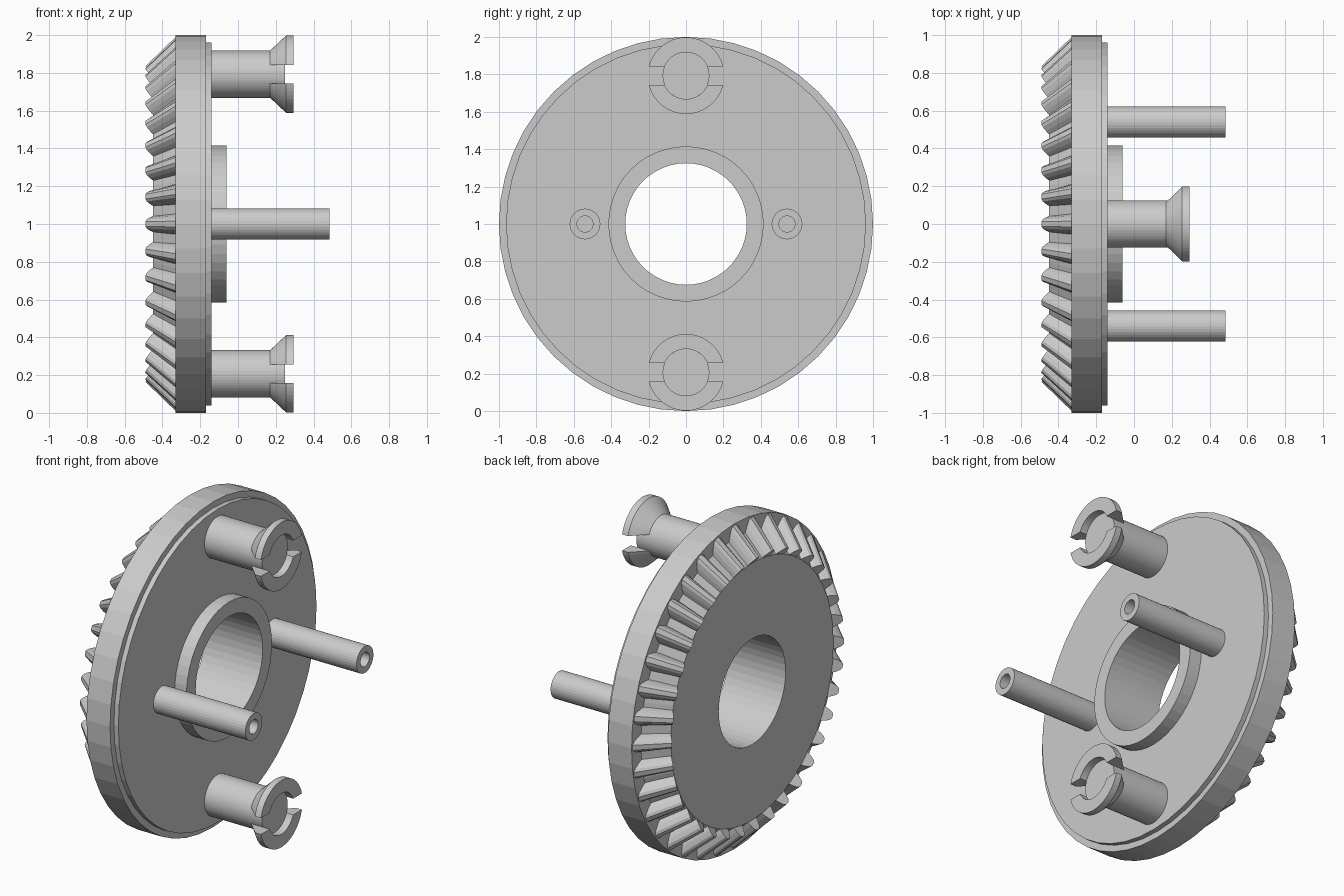
import bpy, bmesh
from math import sin, cos, asin, pi, tau
from mathutils import Matrix

if "Cube" in bpy.data.objects:
    bpy.data.objects.remove(bpy.data.objects["Cube"])


def finish(bm, name):
    bmesh.ops.remove_doubles(bm, verts=bm.verts, dist=1e-5)
    bmesh.ops.recalc_face_normals(bm, faces=bm.faces)
    me = bpy.data.meshes.new(name)
    bm.to_mesh(me)
    bm.free()
    ob = bpy.data.objects.new(name, me)
    bpy.context.collection.objects.link(ob)
    return ob


def bridge(bm, a, b, closed=True):
    n = len(a)
    for i in range(n if closed else n - 1):
        j = (i + 1) % n
        bm.faces.new((a[i], a[j], b[j], b[i]))


def lathe(name, profile, segs, centre, closed=True):
    """Spin an (x, radius) profile around an axis parallel to x."""
    bm = bmesh.new()
    cy, cz = centre
    rings = [[bm.verts.new((x, cy + r * sin(tau * k / segs), cz + r * cos(tau * k / segs)))
              for x, r in profile] for k in range(segs)]
    for k in range(segs):
        bridge(bm, rings[k], rings[(k + 1) % segs], closed)
    return finish(bm, name)


def half_ring(name, profile, gap, side, centre, segs=24):
    """Half of a ring whose ends are cut flat at a distance gap from its centre."""
    bm = bmesh.new()
    cy, cz = centre
    rings = []
    for k in range(segs + 1):
        ring = []
        for x, r in profile:
            a0 = asin(gap / r)
            a = a0 + (pi - 2 * a0) * k / segs
            ring.append(bm.verts.new((x, cy + r * cos(a), cz + side * r * sin(a))))
        rings.append(ring)
    for a, b in zip(rings, rings[1:]):
        bridge(bm, a, b)
    bm.faces.new(rings[0])
    bm.faces.new(rings[-1])
    return finish(bm, name)


# Gear body: stepped disc, front collar, bore and bevelled rear cone
lathe("gear_body", [(-.06, .325), (-.06, .415), (-.14, .415), (-.14, .962), (-.17, .962),
                    (-.17, 1), (-.33, 1), (-.33, .91), (-.45, .79), (-.45, .325)], 48, (0, 1))

# Bevel teeth: tapered section swept along the cone, repeated round the axis
TEETH = 36
section = [(-1, -.15), (-.8, .4), (-.55, .82), (-.28, 1), (.28, 1), (.55, .82), (.8, .4), (1, -.15)]
bm = bmesh.new()
for k in range(TEETH):
    m = Matrix.Translation((0, 0, 1)) @ Matrix.Rotation(tau * k / TEETH, 4, 'X')
    outer = [bm.verts.new((-.33, .056 * w, .91 + .08 * h)) for w, h in section]
    inner = [bm.verts.new((-.45 - .04 * h, .044 * w, .79 + .045 * h)) for w, h in section]
    bridge(bm, outer, inner)
    bm.faces.new(outer)
    bm.faces.new(inner)
    bmesh.ops.transform(bm, matrix=m, verts=outer + inner)
finish(bm, "bevel_teeth")

# Large pegs with split flared heads
for label, z in (("upper", 1.793), ("lower", .207)):
    lathe(label + "_peg", [(-.15, 0), (-.15, .125), (.25, .125), (.25, 0)], 48, (0, z), False)
    for half, side in (("top", 1), ("bottom", -1)):
        half_ring(f"{label}_peg_head_{half}",
                  [(.17, .125), (.255, .205), (.295, .205), (.295, .125)], .05, side, (0, z))

# Thin hollow pins
for label, y in (("front", -.54), ("back", .54)):
    lathe(label + "_hollow_pin", [(-.14, 0), (-.14, .082), (.485, .082), (.485, .043),
                                  (-.135, .043), (-.135, 0)], 32, (y, 1), False)
